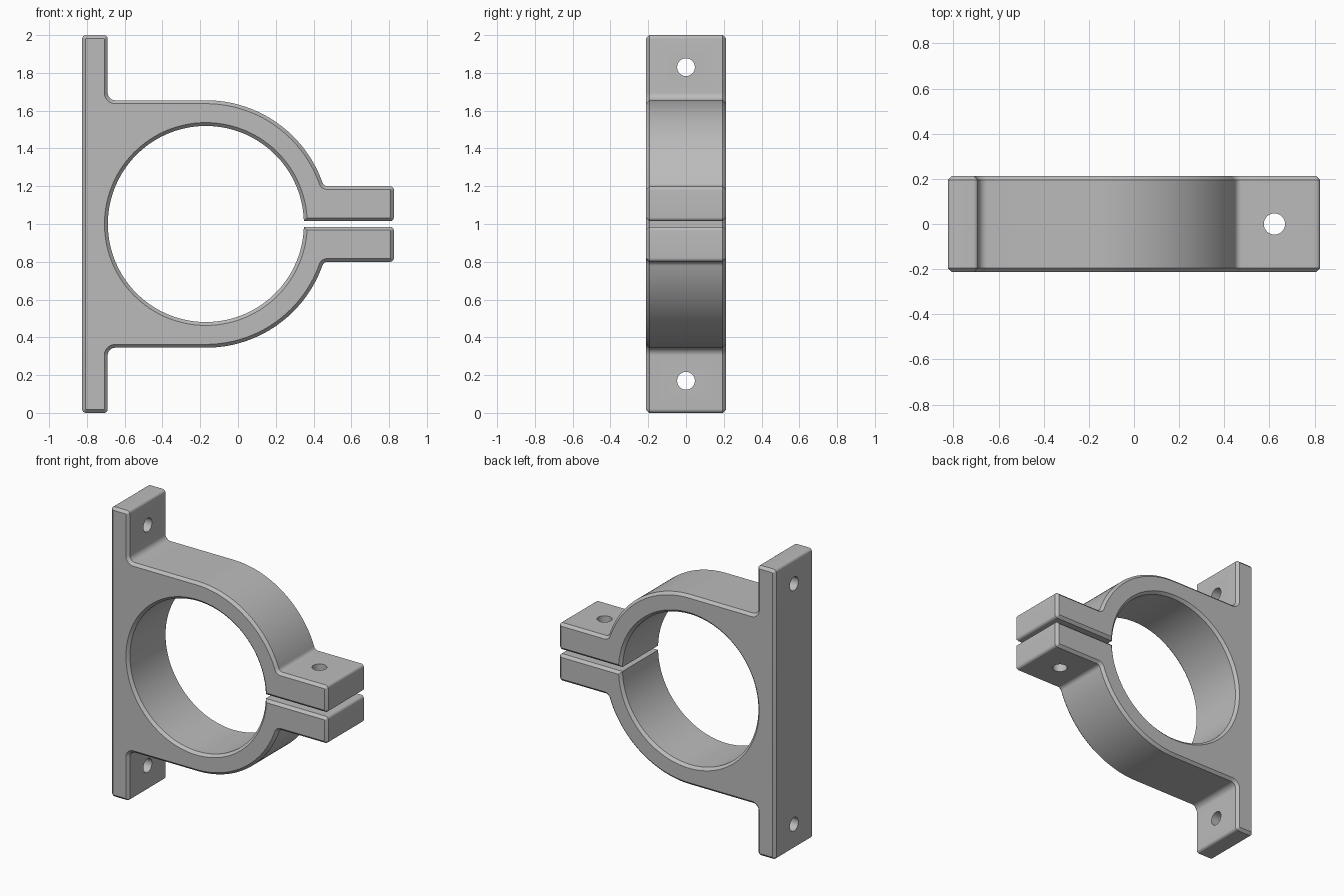
import bpy, bmesh
from math import pi, sin, cos, asin, sqrt
from mathutils import Vector

cube = bpy.data.objects.get("Cube")
if cube:
    bpy.data.objects.remove(cube, do_unlink=True)

MID = 1.0            # height of the split line
RING_X = -0.17       # ring centre
R_OUT, R_IN = 0.655, 0.519
SLOT = 0.015         # half the slot height
TAB = 0.2            # tab top above the split line
END_X = 0.825        # half the overall length
PLATE_X = -0.69      # inner face of the mounting plate
HALF_Y = 0.212
CHAMFER = 0.018
R_HOLE = 0.047
QUARTER = 8          # hole segments per quarter turn

grey = bpy.data.materials.new("Grey metal")
grey.use_nodes = True
grey.diffuse_color = (0.5, 0.5, 0.5, 1)
grey.node_tree.nodes["Principled BSDF"].inputs["Base Color"].default_value = (0.5, 0.5, 0.5, 1)


def P(x, z):
    return Vector((x, 0, z))


def arc(radius, start, end, n):
    angles = [start + (end - start) * i / n for i in range(n + 1)]
    return [P(RING_X + radius * cos(a), radius * sin(a)) for a in angles]


def rounded(path):
    """Replace every (point, radius) corner by a true arc."""
    out = []
    for i, (p, r) in enumerate(path):
        if not r:
            out.append(p)
            continue
        before = path[i - 1][0] if i else P(p.x, 0)
        u = (before - p).normalized()
        v = (path[i + 1][0] - p).normalized()
        half = u.angle(v) / 2
        centre = p + (u + v).normalized() * (r / sin(half))
        reach = r * cos(half) / sin(half)
        a, b = p + u * reach - centre, p + v * reach - centre
        out += [centre + a.lerp(b, k / 6).normalized() * r for k in range(7)]
    return out


def inset(points, amount):
    """Offset a clockwise outline inward with mitred corners."""
    result = []
    for i, p in enumerate(points):
        d1 = (p - points[i - 1]).normalized()
        d2 = (points[(i + 1) % len(points)] - p).normalized()
        n1, n2 = P(d1.z, -d1.x), P(d2.z, -d2.x)
        result.append(p + (n1 + n2) * (amount / (1 + n1.dot(n2))))
    return result


def open_hole(bm, axis, side, level, centre):
    """Cut a round opening in the flat quad at this level; return its rim."""
    quadrants = [(1, 1), (-1, 1), (-1, -1), (1, -1)]
    for face in list(bm.faces):
        if len(face.verts) != 4 or any(abs(v.co[axis] - level) > 1e-4 for v in face.verts):
            continue
        corner = {(1 if v.co.y > 0 else -1, 1 if v.co[side] > centre else -1): v
                  for v in face.verts}
        if len(corner) == 4:
            break
    bm.faces.remove(face)
    rim = []
    for k in range(4 * QUARTER):
        angle = pi / 4 + k * pi / 2 / QUARTER
        co = Vector((0, R_HOLE * cos(angle), 0))
        co[axis] = level
        co[side] = centre + R_HOLE * sin(angle)
        rim.append(bm.verts.new(co))
    for q in range(4):
        edge = [rim[(q * QUARTER + k) % len(rim)] for k in range(QUARTER, -1, -1)]
        bm.faces.new([corner[quadrants[q]], corner[quadrants[(q + 1) % 4]]] + edge)
    return rim


def drill(bm, axis, side, levels, centre):
    a, b = [open_hole(bm, axis, side, level, centre) for level in levels]
    for i in range(len(a)):
        bm.faces.new((a[i - 1], a[i], b[i], b[i - 1]))


# Upper half of the clamp outline, heights measured from the split line
join = asin(TAB / R_OUT)
half_path = [(P(-END_X, MID), 0.02), (P(PLATE_X, MID), 0.02), (P(PLATE_X, R_OUT), 0.04)]
half_path += [(p, 0) for p in arc(R_OUT, pi / 2, join + 0.045, 32)]
half_path += [(P(RING_X + sqrt(R_OUT ** 2 - TAB ** 2), TAB), 0.03),
              (P(END_X, TAB), 0.02), (P(END_X, SLOT), 0.02)]
half_path += [(p, 0) for p in arc(R_IN, asin(SLOT / R_IN), pi, 60)]
upper = rounded(half_path)
lower = [P(p.x, -p.z) for p in reversed(upper[:-1])]
outline = [p + P(0, MID) for p in [P(-END_X, 0)] + upper + lower]

# Clamp body: the outline lofted through its width, chamfered at both faces
bm = bmesh.new()
small = inset(outline, CHAMFER)
rings = []
for points, y in ((small, -HALF_Y), (outline, CHAMFER - HALF_Y),
                  (outline, HALF_Y - CHAMFER), (small, HALF_Y)):
    rings.append([bm.verts.new((p.x, y, p.z)) for p in points])
for a, b in zip(rings, rings[1:]):
    for i in range(len(a)):
        bm.faces.new((a[i - 1], a[i], b[i], b[i - 1]))
bm.faces.new(rings[0])
bm.faces.new(rings[-1])

# Bolt holes: one through each plate end and one through each tab
X, Z = 0, 2
for s in (-1, 1):
    drill(bm, X, Z, (-END_X, PLATE_X), MID + s * 0.83)
    drill(bm, Z, X, (MID + s * SLOT, MID + s * TAB), 0.622)

bmesh.ops.recalc_face_normals(bm, faces=bm.faces)
mesh = bpy.data.meshes.new("clamp_bracket")
bm.to_mesh(mesh)
bm.free()
mesh.materials.append(grey)
clamp = bpy.data.objects.new("clamp_bracket", mesh)
bpy.context.collection.objects.link(clamp)

bpy.ops.object.select_all(action='DESELECT')
clamp.select_set(True)
bpy.context.view_layer.objects.active = clamp
bpy.ops.object.shade_smooth_by_angle(angle=pi / 6)
